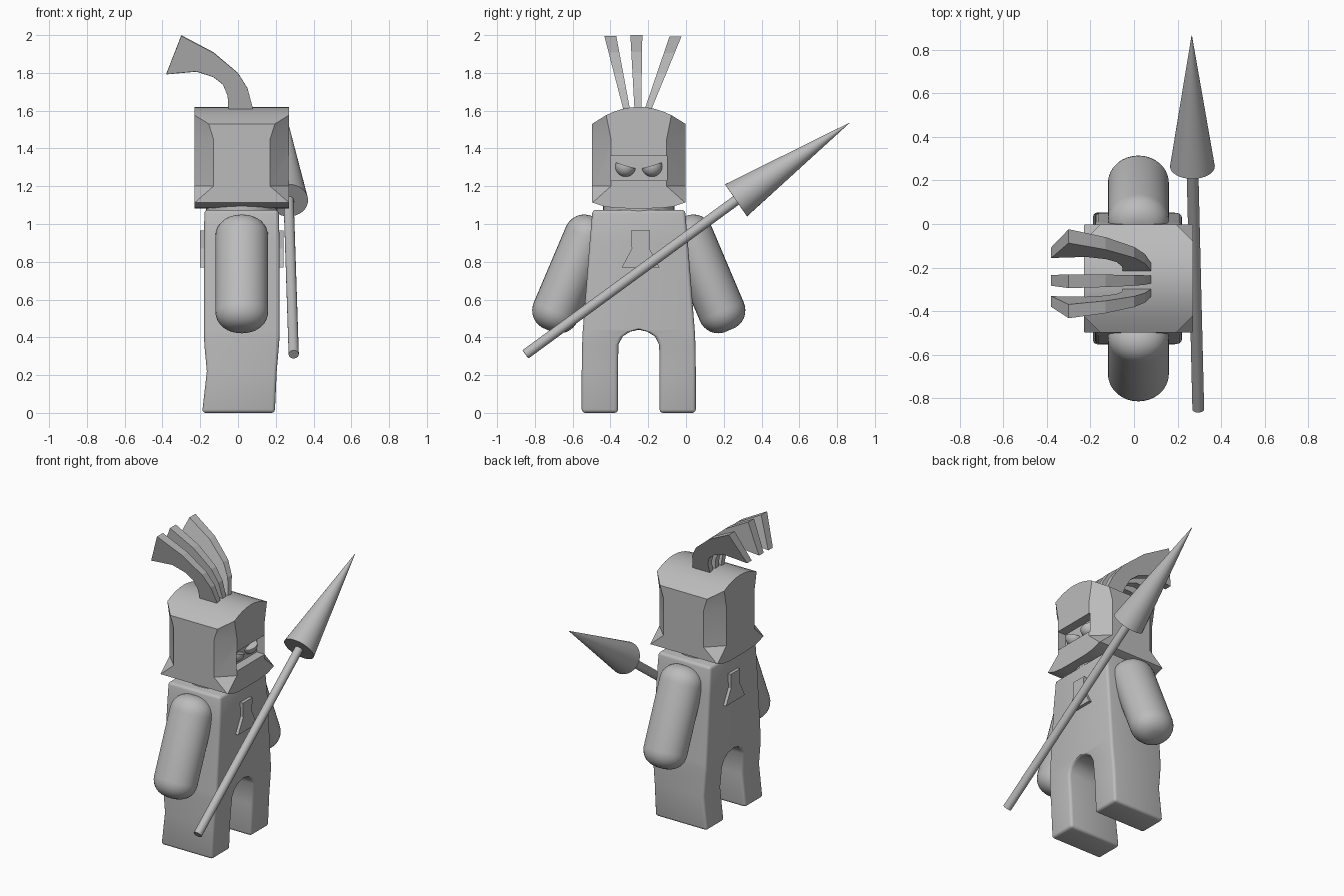
import bpy, bmesh, math
from mathutils import Vector, Matrix

if "Cube" in bpy.data.objects:
    bpy.data.objects.remove(bpy.data.objects["Cube"])

CY = -0.25  # middle plane of the figure, which faces +x

grey = bpy.data.materials.new("plain_grey")
grey.use_nodes = True
grey.diffuse_color = (0.5, 0.5, 0.5, 1)
grey.node_tree.nodes["Principled BSDF"].inputs["Base Color"].default_value = (0.5, 0.5, 0.5, 1)


def finish(name, bm, smooth=None, loc=(0, 0, 0)):
    bmesh.ops.recalc_face_normals(bm, faces=bm.faces)
    mesh = bpy.data.meshes.new(name)
    bm.to_mesh(mesh)
    bm.free()
    obj = bpy.data.objects.new(name, mesh)
    obj.location = loc
    bpy.context.collection.objects.link(obj)
    mesh.materials.append(grey)
    if smooth:
        activate(obj)
        bpy.ops.object.shade_smooth_by_angle(angle=math.radians(smooth))
    return obj


def activate(obj):
    bpy.ops.object.select_all(action='DESELECT')
    obj.select_set(True)
    bpy.context.view_layer.objects.active = obj


def apply_all(obj):
    activate(obj)
    for m in list(obj.modifiers):
        bpy.ops.object.modifier_apply(modifier=m.name)


def bridge(bm, a, b, closed=True):
    n = len(a)
    for i in range(n if closed else n - 1):
        j = (i + 1) % n
        bm.faces.new((a[i], a[j], b[j], b[i]))


def lathe(name, profile, start, end, flat=1.0, sides=32, smooth=40):
    """Revolve (distance, radius) pairs around the line from start to end."""
    axis = (Vector(end) - Vector(start)).normalized()
    u = Vector((1, 0, 0))
    u = (u - axis * u.dot(axis)).normalized()
    v = axis.cross(u) * flat
    bm = bmesh.new()
    rings = []
    for d, r in profile:
        rings.append([bm.verts.new(Vector(start) + axis * d
                      + (u * math.cos(t) + v * math.sin(t)) * r)
                      for t in [2 * math.pi * i / sides for i in range(sides)]])
    for a, b in zip(rings, rings[1:]):
        bridge(bm, a, b)
    bm.faces.new(rings[0])
    bm.faces.new(rings[-1])
    return finish(name, bm, smooth)


def prism(name, points, place, smooth=None):
    """Solid between two copies of an outline; place(p, side) gives positions."""
    bm = bmesh.new()
    a, b = ([bm.verts.new(place(p, s)) for p in points] for s in (-1, 1))
    bm.faces.new(a)
    bm.faces.new(b)
    bridge(bm, a, b)
    return finish(name, bm, smooth)


# Body and legs: half of the front outline, mirrored
# rows: z, inner y, outer y, back x, front x
rows = [(0, .11, .302, -.19, .195), (.22, .11, .302, -.165, .205),
        (.36, .108, .3, -.178, .217), (.405, .085, .298, -.18, .22),
        (.43, .045, .297, -.18, .22), (.44, 0, .296, -.18, .22),
        (.9, 0, .26, -.18, .22), (1.075, 0, .245, -.178, .215)]
bm = bmesh.new()
loops = [[bm.verts.new(c) for c in ((xb, i, z), (xf, i, z), (xf, o, z), (xb, o, z))]
         for z, i, o, xb, xf in rows]
for (a, ra), (b, rb) in zip(zip(loops, rows), zip(loops[1:], rows[1:])):
    for k in range(4):
        if k == 0 and ra[1] == 0 and rb[1] == 0:
            continue
        j = (k + 1) % 4
        bm.faces.new((a[k], a[j], b[j], b[k]))
bm.faces.new(loops[0])
bm.faces.new(loops[-1])
body = finish("body_and_legs", bm, None, (0, CY, 0))
mirror = body.modifiers.new("mirror", 'MIRROR')
mirror.use_axis = (False, True, False)
mirror.use_clip = True
bevel = body.modifiers.new("bevel", 'BEVEL')
bevel.width = 0.018
bevel.segments = 3
bevel.angle_limit = math.radians(50)
apply_all(body)
bpy.ops.object.shade_smooth_by_angle(angle=math.radians(35))

# Arms: round-ended rods leaning outwards
length, rad, cap = 0.65, 0.14, 0.11
steps = [math.pi / 2 * i / 8 for i in range(1, 9)]
curve = [(cap * (1 - math.sin(t)), rad * math.cos(t) ** 0.8) for t in reversed(steps[:-1])]
curve.append((cap, rad))
arm_profile = curve + [(length - d, r) for d, r in reversed(curve)]
for name, s in (("left_side_arm", 1), ("right_side_arm", -1)):
    lathe(name, arm_profile, (.02, CY + s * .228, 1.035), (.02, CY + s * .482, .436), flat=0.9)

# Neck
lathe("neck", [(0, .19), (.06, .19)], (.02, CY, 1.05), (.02, CY, 1.11))

# Emblem plates on chest and back
half = [(.05, .965), (.047, .87), (.1, .77)]
outline = half + [(-y, z) for y, z in reversed(half)]
for name, x in (("chest_plate", .22), ("back_plate", -.18)):
    prism(name, outline, lambda p, s: (x + s * .02, CY + .01 + p[0], p[1]))

# Helmet: box with chamfered corners that flare square at the rim
hx, hy, cx = .25, .2475, .02


def top_z(y):
    return 1.62 - .09 * (abs(y) / hy) ** 2


def rim_z(y):
    return 1.083 + .032 * (abs(y) / hy) ** 4


levels = [(rim_z, .003), (lambda y: 1.2, .1), (lambda y: 1.45, .1), (top_z, .075)]
bm = bmesh.new()
rings = []
for zf, c in levels:
    ys = [(hy - c) * k / 4 for k in range(-4, 5)]
    pts = [(hx - c, -hy)] + [(hx, y) for y in ys] + [(hx - c, hy)]
    pts += [(-x, y) for x, y in reversed(pts)]
    rings.append([bm.verts.new((cx + x, CY + y, zf(y))) for x, y in pts])
for a, b in zip(rings, rings[1:]):
    bridge(bm, a, b)
for ring in (rings[0], rings[-1]):
    n = len(ring) // 2
    bridge(bm, ring[:n], list(reversed(ring[n:])), closed=False)
helmet = finish("helmet", bm)

# Visor opening cut into the front of the helmet
bm = bmesh.new()
bmesh.ops.create_cube(bm, size=1, matrix=Matrix.Translation((.27, CY, 1.295))
                      @ Matrix.Diagonal((.12, .3, .13, 1)))
cutter = finish("visor_cutter", bm)
cutter.hide_render = True
cut = helmet.modifiers.new("visor", 'BOOLEAN')
cut.object = cutter
cut.operation = 'DIFFERENCE'
cut.solver = 'EXACT'
apply_all(helmet)
bpy.data.objects.remove(cutter)
activate(helmet)
bpy.ops.object.shade_smooth_by_angle(angle=math.radians(28))

# Eyes: balls with a slanted brow cut
for name, s in (("left_side_eye", 1), ("right_side_eye", -1)):
    bm = bmesh.new()
    bmesh.ops.create_uvsphere(bm, u_segments=24, v_segments=16, radius=.055)
    res = bmesh.ops.bisect_plane(bm, geom=bm.verts[:] + bm.edges[:] + bm.faces[:],
                                 plane_co=(0, 0, .005), plane_no=(0, -s * .3, 1),
                                 clear_outer=True)
    edges = [e for e in res["geom_cut"] if isinstance(e, bmesh.types.BMEdge)]
    bmesh.ops.contextual_create(bm, geom=edges)
    finish(name, bm, 35, (.205, CY + s * .07, 1.305))

# Plume feathers: one swept outline, fanned sideways and thickening upwards
feather = [(.075, 1.59), (.077, 1.62), (.05, 1.72), (0, 1.8), (-.13, 1.91), (-.3, 2.0),
           (-.38, 1.795), (-.22, 1.81), (-.13, 1.78), (-.08, 1.74), (-.055, 1.68),
           (-.05, 1.59)]
for name, base, lean in (("near_feather", -.315, -.22), ("middle_feather", -.255, -.02),
                         ("far_feather", -.2, .37)):
    def place(p, s):
        h = p[1] - 1.61
        return (p[0], base + lean * h + s * (.018 + .035 * h), p[1] - abs(lean) * .05 * h)
    prism(name, feather, place)

# Spear: shaft and pointed head
neck_point, tip = Vector((.268, .265, 1.125)), Vector((.265, .865, 1.535))
tail = Vector((.295, -.85, .31))
shaft_len = (neck_point - tail).length + .02
lathe("spear_shaft", [(0, .027), (shaft_len, .027)], tail, neck_point, sides=20)
lathe("spear_head", [(0, .103), ((tip - neck_point).length, .001)], neck_point, tip, sides=32)
